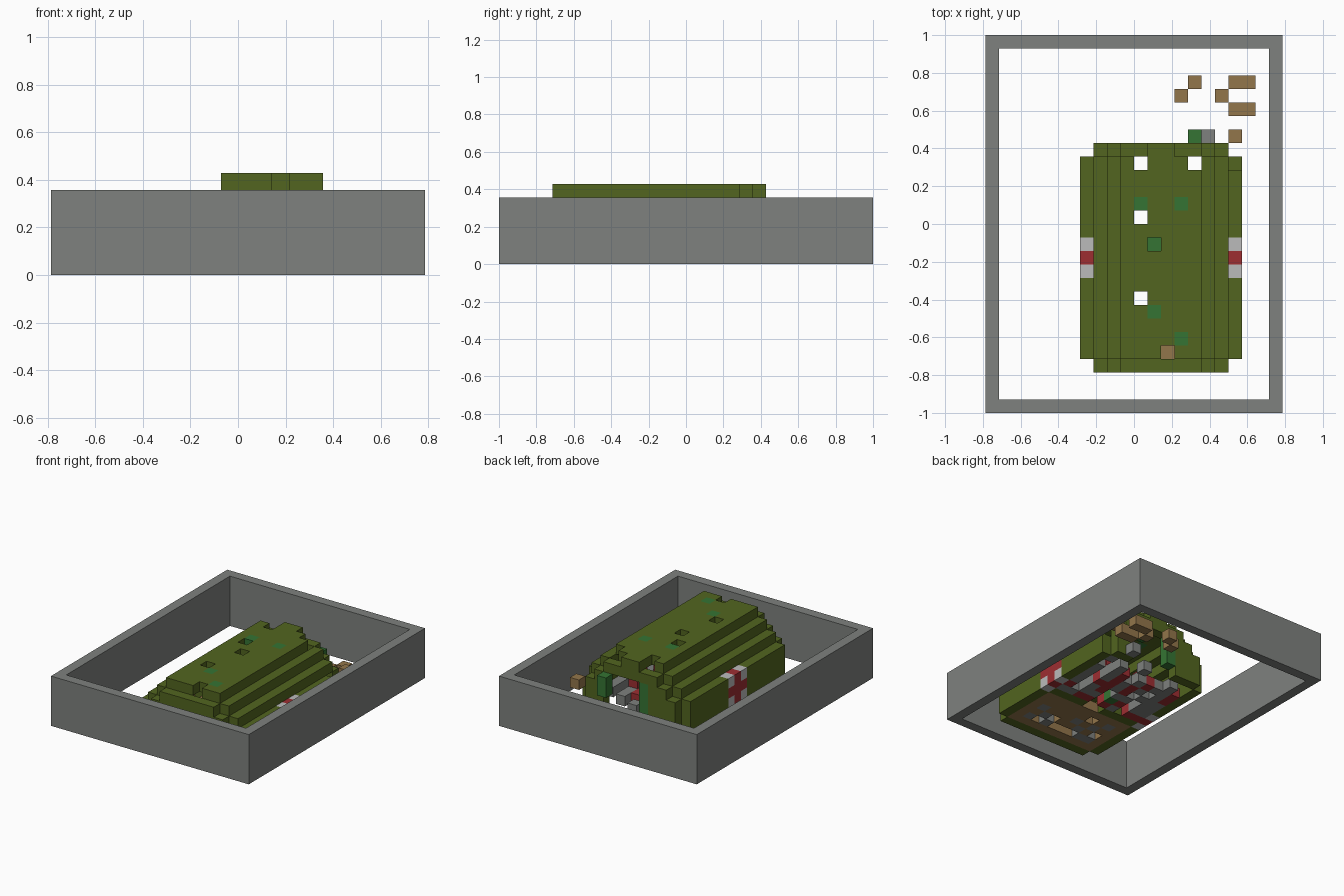
import bpy, bmesh, random
from mathutils import Vector

if "Cube" in bpy.data.objects:
    bpy.data.objects.remove(bpy.data.objects["Cube"])

random.seed(4)
V = 2 / 28                      # block size
OX, OY = -11 * V, -14 * V       # grid origin

COLOURS = {
    "stone_grey": (0.21, 0.22, 0.21),
    "olive": (0.085, 0.13, 0.014),
    "leaf_green": (0.035, 0.175, 0.033),
    "light_grey": (0.50, 0.50, 0.50),
    "red": (0.34, 0.027, 0.031),
    "brown": (0.29, 0.18, 0.07),
}
MATS = {}
for name, c in COLOURS.items():
    MATS[name] = bpy.data.materials.new(name)
    MATS[name].diffuse_color = (*c, 1)

cells = {}                      # grid cell -> (part, colour)


def fill(part, colour, xs, ys, zs):
    for x in xs:
        for y in ys:
            for z in zs:
                cells[x, y, z] = (part, colour)


def clear(x, y, zs=range(6)):
    for z in zs:
        cells.pop((x, y, z), None)


# Surrounding wall
fill("outer_wall", "stone_grey", range(22), (0, 27), range(5))
fill("outer_wall", "stone_grey", (0, 21), range(28), range(5))

# Tent sides and stepped roof, mirrored across the middle of the tent
for x, y_range, zs in ((7, range(4, 19), range(3)), (8, range(4, 19), (3,)),
                       (9, range(4, 19), (4,))):
    fill("tent_side", "olive", (x, 25 - x), y_range, zs)
fill("tent_roof", "olive", range(10, 16), range(4, 19), (5,))
fill("tent_roof", "olive", (12, 13), (19,), (5,))

# End walls follow the steps; the back one has a wide doorway
for x in range(8, 18):
    h = min(x - 5, 20 - x, 5)
    fill("front_wall", "olive", (x,), (3,), range(h))
    doorway = 11 <= x <= 15
    fill("back_wall", "olive", (x,), (19,), range(4 if doorway else 0, h))
clear(18, 18, (2,))

# Inner partition with a gap
fill("partition", "olive", [x for x in range(8, 18) if x not in (12, 13)], (10,), range(3))

# Red cross badges on both sides
for x in (7, 18):
    for dy in range(3):
        for z in range(3):
            colour = "red" if dy == 1 or z == 1 else "light_grey"
            fill("cross_badge", colour, (x,), (10 + dy,), (z,))

# Scattered floor blocks: brown room at the front, red room behind
for y in range(4, 19):
    if y == 10:
        continue
    for x in range(8, 18):
        r = random.random()
        main = "brown" if y < 10 else "red"
        if y < 10:
            solid = y in (4, 9) or x in (8, 17) or r < 0.45
        else:
            solid = (x % 3 != 1 and r < 0.72) and y < 17
        if solid:
            fill("floor", main, (x,), (y,), (0,))
        elif r > 0.72:
            fill("rubble", "stone_grey", (x,), (y,), (0,))
        if y < 16 and random.random() < 0.12:
            fill("furniture", main, (x,), (y,), (1,))
fill("rubble", "stone_grey", (13,), (18,), (0,))
fill("rubble", "stone_grey", (15,), (17,), (0,))

# Holes through the roof and floor
for x, y in ((11, 18), (15, 18), (11, 14), (11, 8)):
    clear(x, y)
clear(13, 4)
fill("crate", "brown", (13,), (4,), range(2))
clear(12, 12)
fill("plant", "leaf_green", (12,), (12,), range(2))

# Leaf patches in the roof and hanging leaves at the doorway
for x, y in ((11, 15), (14, 15), (12, 7), (14, 5)):
    fill("roof_leaves", "leaf_green", (x,), (y,), (5,))
fill("hanging_leaves", "leaf_green", (15,), (20,), (2, 3))
fill("hanging_leaves", "leaf_green", (11,), (19,), (1, 2, 3))

# Loose blocks behind the tent
fill("loose_stone", "stone_grey", (16,), (20,), (0,))
for x, y, z in ((15, 24, 0), (14, 23, 0), (17, 23, 0), (18, 24, 0), (19, 24, 0),
                (18, 22, 0), (19, 22, 0), (18, 20, 2)):
    fill("loose_crates", "brown", (x,), (y,), (z,))

# Each face direction with its two in-plane axes
DIRS = []
for axis in range(3):
    for sign in (1, -1):
        n, u, w = [0] * 3, [0] * 3, [0] * 3
        n[axis], u[(axis + 1) % 3], w[(axis + 2) % 3] = sign, 1, 1
        DIRS.append((Vector(n), Vector(u), Vector(w), sign))


def build(part):
    """Make one mesh from the exposed faces of a part's blocks."""
    bm = bmesh.new()
    mesh = bpy.data.meshes.new(part)
    slots = []
    for cell, (p, colour) in cells.items():
        if p != part:
            continue
        if colour not in slots:
            slots.append(colour)
            mesh.materials.append(MATS[colour])
        centre = Vector(cell) + Vector((0.5, 0.5, 0.5))
        for n, u, w, sign in DIRS:
            if tuple(int(a + b) for a, b in zip(cell, n)) in cells:
                continue
            c = centre + n / 2
            ring = [c - u / 2 - w / 2, c + u / 2 - w / 2, c + u / 2 + w / 2, c - u / 2 + w / 2]
            if sign < 0:
                ring.reverse()
            face = bm.faces.new([bm.verts.new(v * V + Vector((OX, OY, 0))) for v in ring])
            face.material_index = slots.index(colour)
    bmesh.ops.remove_doubles(bm, verts=bm.verts[:], dist=1e-4)
    bmesh.ops.dissolve_limit(bm, angle_limit=0.01, verts=bm.verts[:], edges=bm.edges[:],
                             delimit={'MATERIAL'})
    bm.to_mesh(mesh)
    bm.free()
    bpy.context.collection.objects.link(bpy.data.objects.new(part, mesh))


for part in sorted({p for p, _ in cells.values()}):
    build(part)

for m in bpy.data.materials:
    if m.users and not m.is_grease_pencil:
        m.use_nodes = True
        m.node_tree.nodes["Principled BSDF"].inputs["Base Color"].default_value = m.diffuse_color
